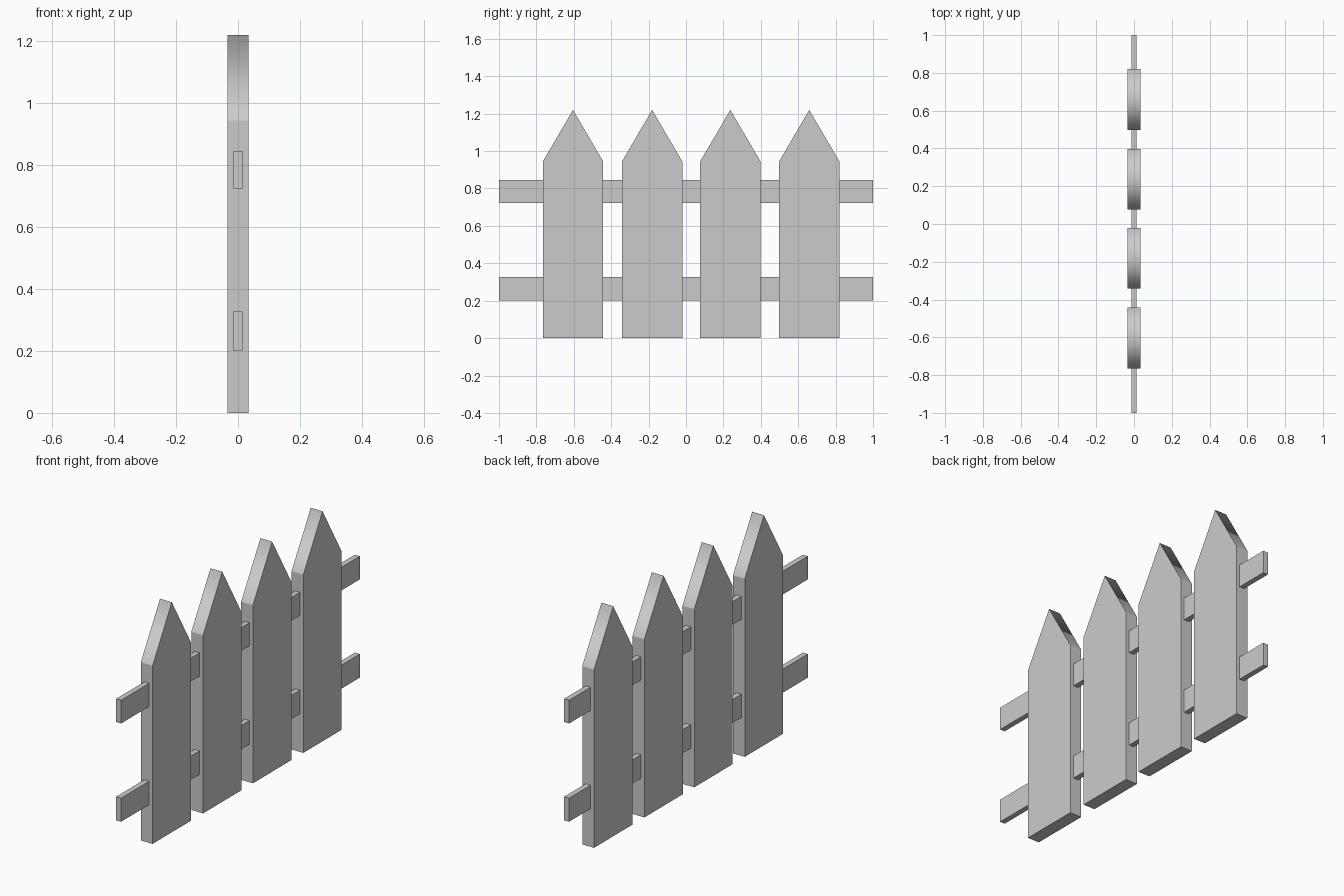
import bpy, bmesh

if "Cube" in bpy.data.objects:
    bpy.data.objects.remove(bpy.data.objects["Cube"])

HALF_T = 0.0345   # half picket thickness
HALF_W = 0.161    # half picket width
SHOULDER, TIP = 0.945, 1.22


def prism(name, profile, half_x, y=0.0, soft_tip=False):
    """Extrude a (y, z) profile along x, centred on x = 0."""
    bm = bmesh.new()
    face = bm.faces.new([bm.verts.new((-half_x, py, pz)) for py, pz in profile])
    geo = bmesh.ops.extrude_face_region(bm, geom=[face])["geom"]
    verts = [g for g in geo if isinstance(g, bmesh.types.BMVert)]
    bmesh.ops.translate(bm, verts=verts, vec=(2 * half_x, 0, 0))
    bmesh.ops.recalc_face_normals(bm, faces=bm.faces)
    if soft_tip:
        # the two slopes blend softly over the ridge, all other edges are sharp
        for f in bm.faces:
            f.smooth = abs(f.normal.y) > 0.1 and f.normal.z > 0.1
        for e in bm.edges:
            e.smooth = all(v.co.z > TIP - 0.001 for v in e.verts)
    mesh = bpy.data.meshes.new(name)
    bm.to_mesh(mesh)
    bm.free()
    obj = bpy.data.objects.new(name, mesh)
    obj.location.y = y
    bpy.context.collection.objects.link(obj)
    return obj


# Pointed pickets
picket = [(-HALF_W, 0), (HALF_W, 0), (HALF_W, SHOULDER), (0, TIP), (-HALF_W, SHOULDER)]
for i, y in enumerate((-0.604, -0.181, 0.237, 0.659), 1):
    prism(f"picket_{i}", picket, HALF_T, y, soft_tip=True)

# Horizontal rails running through the pickets
for name, z0, z1 in (("lower_rail", 0.202, 0.327), ("upper_rail", 0.723, 0.846)):
    prism(name, [(-1, z0), (1, z0), (1, z1), (-1, z1)], 0.0145)
